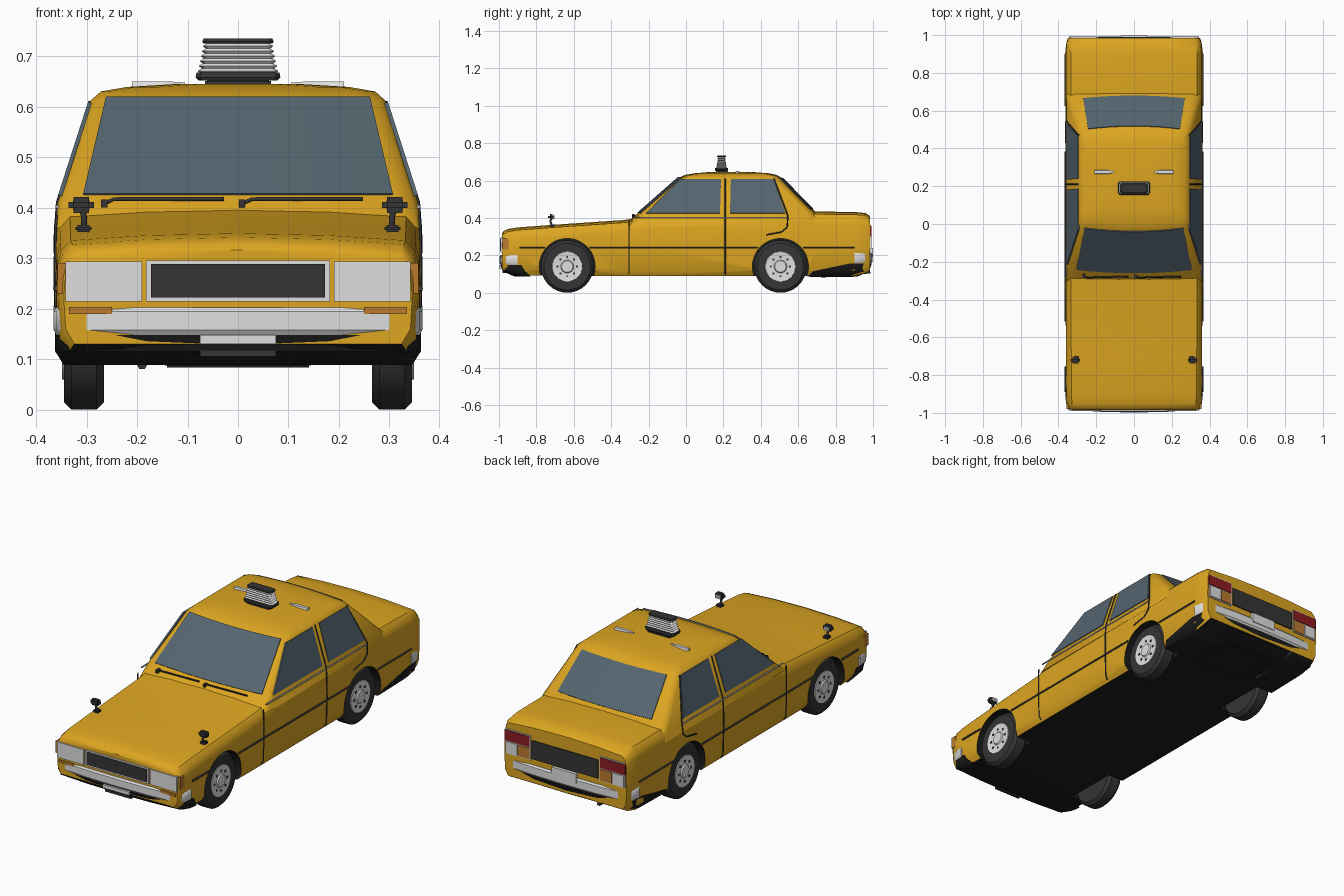
import bpy, bmesh, math

cube = bpy.data.objects.get("Cube")
if cube:
    bpy.data.objects.remove(cube, do_unlink=True)


def material(name, r, g, b):
    m = bpy.data.materials.new(name)
    m.use_nodes = True
    m.diffuse_color = (r, g, b, 1)
    m.node_tree.nodes["Principled BSDF"].inputs["Base Color"].default_value = (r, g, b, 1)
    return m


YELLOW = material("taxi yellow", .72, .38, .015)
GLASS = material("blue grey glass", .09, .13, .16)
WHITE = material("off white", .74, .74, .74)
DARK = material("dark grey", .035, .035, .037)
BLACK = material("black", .012, .012, .012)
RED = material("lamp red", .26, .012, .016)
ORANGE = material("indicator orange", .5, .2, .03)
SILVER = material("silver trim", .42, .42, .42)


def finish(ob, mats, mirror=False, smooth=0):
    for m in mats:
        ob.data.materials.append(m)
    bpy.ops.object.select_all(action='DESELECT')
    ob.select_set(True)
    bpy.context.view_layer.objects.active = ob
    if smooth:
        bpy.ops.object.shade_smooth_by_angle(angle=math.radians(smooth))
    if mirror:
        ob.modifiers.new("mirror", 'MIRROR').use_mirror_merge = False
    return ob


def from_bmesh(name, bm):
    bmesh.ops.recalc_face_normals(bm, faces=bm.faces[:])
    me = bpy.data.meshes.new(name)
    bm.to_mesh(me)
    bm.free()
    ob = bpy.data.objects.new(name, me)
    bpy.context.collection.objects.link(ob)
    return ob


def loft(name, rings, mat, mirror=False, smooth=35):
    """Skin closed rings of equal length and cap both ends."""
    bm = bmesh.new()
    vs = [[bm.verts.new(p) for p in ring] for ring in rings]
    n = len(vs[0])
    for a, b in zip(vs, vs[1:]):
        for i in range(n):
            bm.faces.new((a[i], a[(i + 1) % n], b[(i + 1) % n], b[i]))
    bm.faces.new(vs[0])
    bm.faces.new(vs[-1])
    return finish(from_bmesh(name, bm), [mat], mirror, smooth)


def box(name, x, y, z, mat, mirror=False, bevel=0):
    """Box from (low, high) pairs."""
    bm = bmesh.new()
    bmesh.ops.create_cube(bm, size=1)
    for v in bm.verts:
        v.co = [(r[0] + r[1]) / 2 + c * (r[1] - r[0]) for r, c in zip((x, y, z), v.co)]
    if bevel:
        bmesh.ops.bevel(bm, geom=bm.edges[:], offset=bevel, segments=2, affect='EDGES')
    return finish(from_bmesh(name, bm), [mat], mirror)


def tube(name, pts, radius, mat, mirror=False):
    cu = bpy.data.curves.new(name, 'CURVE')
    cu.dimensions = '3D'
    cu.bevel_depth, cu.bevel_resolution, cu.use_fill_caps = radius, 1, True
    sp = cu.splines.new('POLY')
    sp.points.add(len(pts) - 1)
    for q, p in zip(sp.points, pts):
        q.co = (*p, 1)
    ob = bpy.data.objects.new(name, cu)
    bpy.context.collection.objects.link(ob)
    finish(ob, [mat])
    bpy.ops.object.convert(target='MESH')
    return finish(bpy.context.object, [], mirror)


def lathe(name, profile, y, z, mat):
    """Revolve (x, radius) pairs around the axle."""
    n = 32
    turn = [2 * math.pi * i / n for i in range(n)]
    return loft(name, [[(x, y + r * math.cos(a), z + r * math.sin(a)) for a in turn]
                       for x, r in profile], mat, True)


# Lower body: sections along the length (y, half width, bottom, top)
def section(y, w, b, t):
    half = [(.94 * w, b), (.99 * w, b + .03), (w, .25 if t > .35 else .22),
            (.995 * w, t - .06), (.975 * w, t - .03), (.92 * w, t - .01), (.5 * w, t)]
    return ([(0, y, b)] + [(x, y, z) for x, z in half] + [(0, y, t + .004)]
            + [(-x, y, z) for x, z in reversed(half)])


stations = [(-.985, .345, .13, .312), (-.975, .352, .12, .326), (-.95, .357, .11, .337),
            (-.9, .36, .095, .345), (-.7, .361, .09, .36), (-.33, .362, .09, .385),
            (-.2, .362, .09, .405), (.7, .362, .09, .43), (.9, .362, .09, .428),
            (.96, .358, .105, .422), (.985, .35, .12, .405)]
body = loft("lower_body", [section(*s) for s in stations], YELLOW)
body.data.materials.append(BLACK)

# Wheel wells cut out of the body
AXLES, HUB_Z, ARCH = (-.635, .505), .14, .15
for y in AXLES:
    for side in (-1, 1):
        bpy.ops.mesh.primitive_cylinder_add(vertices=40, radius=ARCH, depth=.25,
                                            location=(side * .375, y, HUB_Z),
                                            rotation=(0, math.pi / 2, 0))
        cutter = bpy.context.object
        cutter.hide_render = True
        mod = body.modifiers.new("well", 'BOOLEAN')
        mod.operation, mod.solver, mod.object = 'DIFFERENCE', 'EXACT', cutter
        bpy.context.view_layer.objects.active = body
        bpy.ops.object.modifier_apply(modifier=mod.name)
        bpy.data.objects.remove(cutter, do_unlink=True)
for f in body.data.polygons:
    c, n = f.center, f.normal
    well = any(math.hypot(c.y - y, c.z - HUB_Z) < ARCH + .002 for y in AXLES)
    f.material_index = int(n.z < -.7 or (well and (abs(n.x) < .5 or abs(c.x) < .3)))

# Cabin: plan outlines stacked upwards, bowed at both ends
BOW = .022


def cabin_ring(z, yf, yr, w, r):
    c = 1 - r / w
    us = [c * (i / 4 - 1) for i in range(9)]
    front = [(u * w, yf + BOW * u * u, z) for u in us]
    rear = [(-u * w, yr - BOW * u * u, z) for u in us]
    f, b, k = yf + BOW * c * c, yr - BOW * c * c, w - .3 * r
    return (front + [(k, f + .3 * r, z), (w, f + r, z), (w, b - r, z), (k, b - .3 * r, z)]
            + rear + [(-k, b - .3 * r, z), (-w, b - r, z), (-w, f + r, z), (-k, f + .3 * r, z)])


BELT, EAVE = (.41, -.275, .715, .357), (.612, -.045, .515, .292)
loft("cabin", [cabin_ring(*s) for s in (
    (.36, -.33, .74, .361, .03), (*BELT, .04), (*EAVE, .035), (.63, -.005, .485, .272, .05),
    (.639, .05, .44, .22, .06), (.645, .12, .36, .12, .06))], YELLOW, smooth=40)


def at(z, k):
    return BELT[k] + (z - BELT[0]) / (EAVE[0] - BELT[0]) * (EAVE[k] - BELT[k])


def pane(name, cols, mirror=False):
    """Strip of (bottom, top) points with a dark frame inset around the glass."""
    bm = bmesh.new()
    vs = [[bm.verts.new(p) for p in c] for c in cols]
    faces = [bm.faces.new((a[0], b[0], b[1], a[1])) for a, b in zip(vs, vs[1:])]
    rim = bmesh.ops.inset_region(bm, faces=faces, thickness=.012, use_even_offset=True)
    for f in rim["faces"]:
        f.material_index = 1
    ob = finish(from_bmesh(name, bm), [GLASS, DARK])
    mod = ob.modifiers.new("thickness", 'SOLIDIFY')
    mod.thickness, mod.offset = .008, 0
    return finish(ob, [], mirror)


def end_point(u, z, k):
    return (u * at(z, 3), at(z, k) + (BOW if k == 1 else -BOW) * u * u, z)


steps = [i / 4 - 1 for i in range(9)]
pane("windshield", [(end_point(.87 * u, .425, 1), end_point(.9 * u, .617, 1)) for u in steps])
pane("rear_window", [(end_point(.78 * u, .448, 2), end_point(.83 * u, .61, 2)) for u in steps])


def side_window(name, cols):
    pane(name, [((at(.424, 3), a, .424), (at(.608, 3), b, .608)) for a, b in cols], True)


side_window("front_side_window", [(-.215, -.03), (.08, .09), (.182, .187)])
side_window("rear_side_window", [(.235, .24), (.4, .38), (.53, .468)])


# Trim and seams following the body side
def side_x(z):
    prof = [(.09, .342), (.12, .358), (.25, .362), (.36, .361), (.41, .357), (.612, .292)]
    for (z0, x0), (z1, x1) in zip(prof, prof[1:]):
        if z <= z1:
            return x0 + (x1 - x0) * (z - z0) / (z1 - z0)
    return prof[-1][1]


def side_line(name, pts, radius, mat):
    tube(name, [(side_x(z), y, z) for y, z in pts], radius, mat, True)


for y0, y1 in ((-.89, -.755), (-.515, .385), (.625, .9)):
    side_line("side_rub_strip", [(y0, .24), (y1, .24)], .005, DARK)
side_line("belt_trim", [(-.28, .402), (.54, .402)], .004, SILVER)
side_line("front_door_seam", [(-.305, z) for z in (.1, .12, .25, .36, .385)], .003, DARK)
side_line("centre_door_seam", [(.21, z) for z in (.1, .12, .25, .36, .41, .61)], .004, DARK)
side_line("rear_door_seam", [(.47, .61), (.545, .41), (.54, .35), (.51, .325), (.43, .31)], .004, DARK)


# Bumpers and black valances, as plan outlines
def plan(f, b, w, z, s):
    half = [(1, b), (.985, f - .045), (.93, f - .015), (.5, f - .003)]
    return ([(-x * w, s * y, z) for x, y in half] + [(0, s * f, z)]
            + [(x * w, s * y, z) for x, y in reversed(half)])


for name, s, lo, hi, back in (("front", -1, .148, .202, .86), ("rear", 1, .157, .214, .68)):
    loft(name + "_bumper", [plan(.99, .9, .36, lo, s), plan(.997, .9, .365, lo + .01, s),
                            plan(.997, .9, .365, hi - .008, s), plan(.99, .9, .361, hi, s)], WHITE)
    loft(name + "_valance", [plan(.92, back - .03, .345, .088, s), plan(.98, back, .362, .115, s),
                             plan(.993, .88, .363, lo, s)], BLACK)

# Front face
FRONT = (-.991, -.97)
box("grille_surround", (-.182, .182), FRONT, (.214, .295), WHITE)
box("grille", (-.172, .172), (-.994, -.97), (.222, .288), DARK)
box("headlight", (.19, .342), FRONT, (.214, .293), WHITE, True)
box("corner_lamp", (.335, .358), (-.98, -.95), (.23, .29), ORANGE, True)
box("bumper_indicator", (.25, .335), (-.991, -.96), (.189, .203), ORANGE, True)
box("front_plate", (-.075, .075), (-.999, -.98), (.13, .148), WHITE)
box("front_air_slot", (-.075, .075), (-.982, -.95), (.105, .117), DARK)

# Rear face
box("tail_panel", (-.19, .19), (.97, .991), (.245, .34), DARK)
box("tail_lamp_backing", (.197, .342), (.97, .989), (.235, .362), WHITE, True)
box("tail_lamp", (.202, .345), (.965, .993), (.304, .357), RED, True)
box("rear_indicator", (.202, .268), (.97, .993), (.24, .298), ORANGE, True)
box("reversing_lamp", (.273, .338), (.97, .993), (.24, .298), WHITE, True)
box("rear_plate", (-.07, .07), (.98, 1), (.19, .24), WHITE)

# Underside
box("fuel_tank", (-.145, .145), (.66, .9), (.083, .1), BLACK, bevel=.004)
tube("exhaust_pipe", [(-.19, .72, .09), (-.19, .9, .105), (-.19, .985, .113)], .011, DARK)

# Wheels
for y in AXLES:
    lathe("tyre", [(.265, .08), (.265, .125), (.28, .14), (.33, .14), (.345, .125), (.345, .08)],
          y, HUB_Z, DARK)
    lathe("wheel_hub", [(.33, .084), (.349, .08), (.347, .066), (.346, .035), (.352, .03),
                        (.352, .002)], y, HUB_Z, WHITE)
    for i in range(8):
        a = i * math.pi / 4
        cy, cz = y + .052 * math.cos(a), HUB_Z + .052 * math.sin(a)
        box("hub_hole", (.34, .349), (cy - .005, cy + .005), (cz - .005, cz + .005), DARK, True)

# Fender mirrors
tube("mirror_stem", [(.305, -.715, .355), (.305, -.725, .38), (.31, -.72, .405)], .006, DARK, True)
box("mirror_foot", (.29, .322), (-.73, -.7), (.352, .366), DARK, True, .004)
box("mirror_head", (.285, .336), (-.738, -.705), (.389, .421), DARK, True, .01)
box("mirror_face", (.294, .327), (-.708, -.703), (.395, .415), SILVER, True)

# Wipers
for x0, x1 in ((-.265, -.028), (.008, .248)):
    tube("wiper", [(x0, -.278, .408), (x0 + .02, -.284, .417), (x1, -.278, .417)], .004, DARK)
    box("wiper_pivot", (x0 - .006, x0 + .006), (-.288, -.262), (.4, .416), DARK)


# Roof sign with ribbed sides, and small roof lamps
def slab(w, d, z):
    return [(x * w, .19 + y * d, z) for x, y in
            ((-1, -.7), (-.9, -1), (.9, -1), (1, -.7), (1, .7), (.9, 1), (-.9, 1), (-1, .7))]


box("sign_pedestal", (-.065, .065), (.16, .225), (.635, .655), DARK, bevel=.004)
loft("sign_base", [slab(.078, .033, .652), slab(.084, .036, .658), slab(.082, .034, .668)], DARK)
ribs = [slab(.081 - .001 * i - .007 * (i % 2 == 0), .03 - .0007 * i - .005 * (i % 2 == 0),
             .666 + .0049 * i) for i in range(13)]
loft("sign_ribs", ribs, WHITE, smooth=0)
loft("sign_cap", [slab(.068, .022, .725), slab(.071, .024, .729), slab(.068, .022, .735)], DARK)
loft("roof_lamp", [[(x, .275 - d, .63), (x, .275 + d, .63), (x, .275 + d * .5, h), (x, .275 - d * .5, h)]
                   for x, d, h in ((.105, .006, .648), (.14, .017, .65), (.21, .014, .65))],
     WHITE, True, 0)
